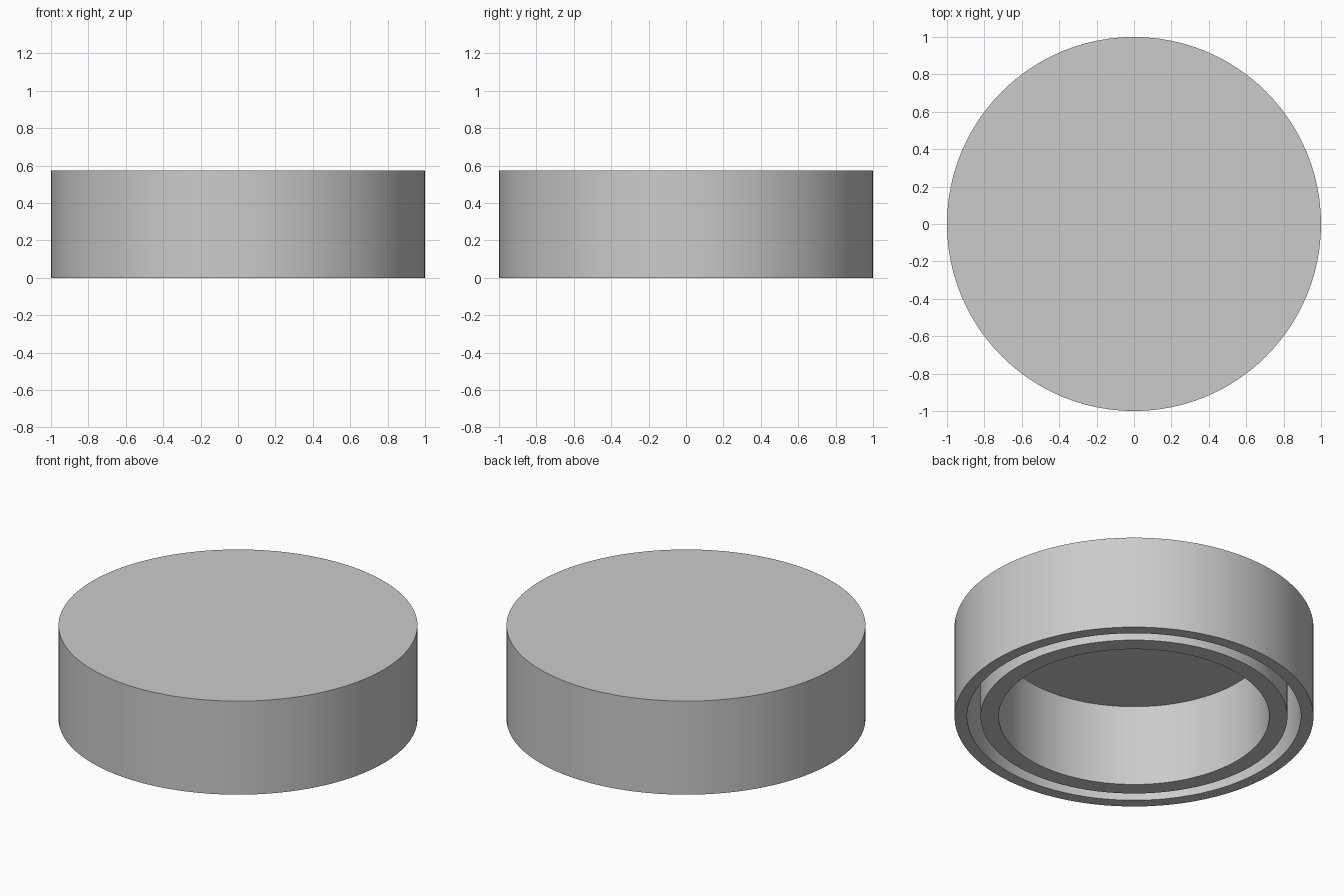
import bpy, bmesh, math

cube = bpy.data.objects.get("Cube")
if cube:
    bpy.data.objects.remove(cube, do_unlink=True)

SEGMENTS = 96
HEIGHT = 0.575
CEILING = 0.5       # underside of the top plate
OUTER, SKIRT_IN = 1.0, 0.93
SEAL_OUT, SEAL_IN = 0.855, 0.754

grey = bpy.data.materials.new("light grey plastic")
grey.use_nodes = True
colour = (0.6, 0.6, 0.6, 1)
grey.diffuse_color = colour
grey.node_tree.nodes["Principled BSDF"].inputs["Base Color"].default_value = colour


def lathe(name, profile, material):
    """Turn an (r, z) profile around the z axis into a closed solid."""
    bm = bmesh.new()
    verts = [bm.verts.new((r, 0, z)) for r, z in profile]
    edges = [bm.edges.new(pair) for pair in zip(verts, verts[1:])]
    bmesh.ops.spin(bm, geom=verts + edges, cent=(0, 0, 0), axis=(0, 0, 1),
                   angle=math.tau, steps=SEGMENTS, use_duplicate=False)
    bmesh.ops.remove_doubles(bm, verts=bm.verts[:], dist=0.0001)
    bmesh.ops.recalc_face_normals(bm, faces=bm.faces[:])
    mesh = bpy.data.meshes.new(name)
    bm.to_mesh(mesh)
    bm.free()
    mesh.materials.append(material)
    obj = bpy.data.objects.new(name, mesh)
    bpy.context.collection.objects.link(obj)
    bpy.ops.object.select_all(action="DESELECT")
    obj.select_set(True)
    bpy.context.view_layer.objects.active = obj
    bpy.ops.object.shade_smooth_by_angle(angle=math.radians(30))
    return obj


# Round cap: top plate, outer skirt, groove, inner sealing ring and hollow
lathe("round_cap", [
    (0, HEIGHT), (OUTER, HEIGHT), (OUTER, 0),
    (SKIRT_IN, 0), (SKIRT_IN, CEILING),
    (SEAL_OUT, CEILING), (SEAL_OUT, 0),
    (SEAL_IN, 0), (SEAL_IN, CEILING), (0, CEILING),
], grey)
